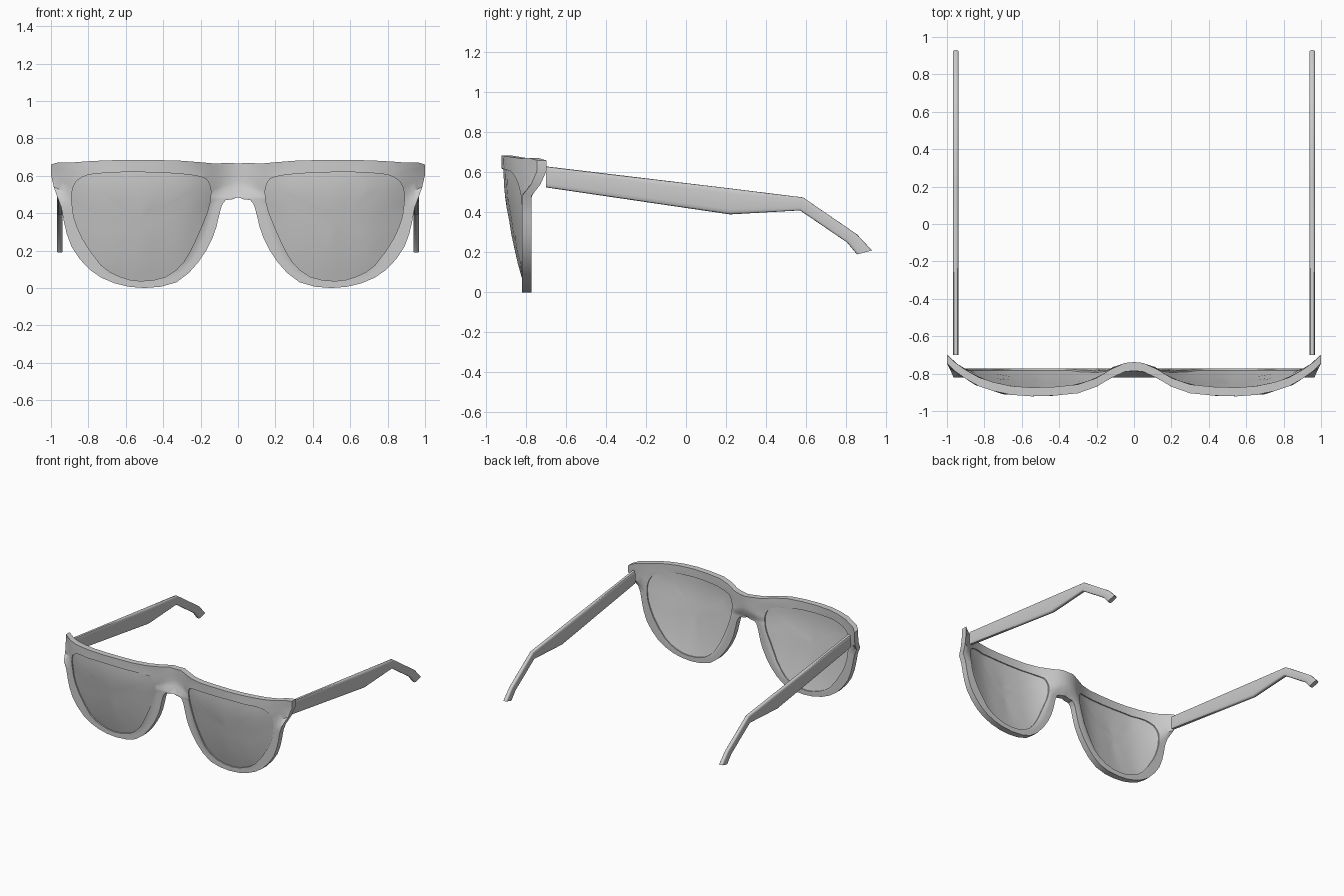
import bpy, bmesh, math
from mathutils import Vector

if "Cube" in bpy.data.objects:
    bpy.data.objects.remove(bpy.data.objects["Cube"])

grey = bpy.data.materials.new("plain_grey")
grey.use_nodes = True
grey.diffuse_color = (0.6, 0.6, 0.6, 1)
grey.node_tree.nodes["Principled BSDF"].inputs["Base Color"].default_value = (0.6, 0.6, 0.6, 1)


def lookup(table, value):
    """Straight-line interpolation in a list of (position, result) pairs."""
    for (a, fa), (b, fb) in zip(table, table[1:]):
        if value <= b:
            t = max(0, (value - a) / (b - a))
            return fa + (fb - fa) * t
    return table[-1][1]


# Wrap of the front seen from above, and its lean seen from the side
WRAP = [(0, -.785), (.05, -.79), (.1, -.81), (.15, -.84), (.2, -.87), (.3, -.905),
        (.5, -.925), (.7, -.91), (.85, -.86), (.95, -.795), (1, -.745)]
LEAN = [(0, .12), (.11, .08), (.27, .045), (.47, .01), (.55, 0)]
LIMIT = [(.5, -.82), (.57, -.74)]
THICKNESS = .047


def surface(x, z, depth=0):
    """Point on the curved front, pushed back by depth."""
    y = min(lookup(WRAP, x) + lookup(LEAN, z), lookup(LIMIT, z))
    return Vector((x, y + depth, z))


def smooth_loop(points):
    """Closed curve through the points, with one extra point per gap."""
    out, n = [], len(points)
    for i in range(n):
        p, a, b, q = (Vector(points[(i + k) % n]) for k in (-1, 0, 1, 2))
        mid = (a + b) * .5625 - (p + q) * .0625
        mid.x = min(max(mid.x, 0), 1)
        out += [a, mid]
    return out


def finish(name, bm, angle=35):
    """Turn a half model into a mirrored, smooth-shaded object."""
    bmesh.ops.recalc_face_normals(bm, faces=bm.faces)
    mesh = bpy.data.meshes.new(name)
    bm.to_mesh(mesh)
    bm.free()
    obj = bpy.data.objects.new(name, mesh)
    bpy.context.collection.objects.link(obj)
    mesh.materials.append(grey)
    bpy.ops.object.select_all(action="DESELECT")
    obj.select_set(True)
    bpy.context.view_layer.objects.active = obj
    bpy.ops.object.shade_smooth_by_angle(angle=math.radians(angle))
    mirror = obj.modifiers.new("mirror", "MIRROR")
    mirror.use_clip = True
    mirror.merge_threshold = .0005
    return obj


def bridge(bm, first, second, skip_middle=False):
    """Quads between two closed loops of vertices."""
    n = len(first)
    for i in range(n):
        j = (i + 1) % n
        if skip_middle and first[i].co.x < 1e-5 and first[j].co.x < 1e-5:
            continue
        bm.faces.new((first[i], first[j], second[j], second[i]))


# Lens opening and matching outer outline, from the bridge over the top and round
opening = smooth_loop([
    (.145, .52), (.16, .57), (.2, .595), (.33, .612), (.55, .62), (.7, .615), (.8, .605),
    (.865, .57), (.89, .5), (.885, .43), (.875, .37), (.83, .26), (.73, .12), (.63, .06),
    (.52, .037), (.385, .06), (.29, .14), (.225, .26), (.17, .39), (.155, .44), (.15, .46),
    (.147, .49)])
outline = smooth_loop([
    (0, .58), (0, .665), (.12, .665), (.3, .68), (.55, .685), (.75, .68), (.9, .67),
    (1, .66), (.985, .54), (.945, .43), (.93, .35), (.89, .22), (.79, .095), (.66, .025),
    (.5, 0), (.33, .03), (.21, .14), (.135, .27), (.105, .37), (.09, .43), (.065, .47),
    (0, .485)])

# Frame front: rings from opening to outline, on front and back
bm = bmesh.new()
RINGS = 4
sides = []
for depth in (0, THICKNESS):
    rings = []
    for k in range(RINGS + 1):
        pts = [a.lerp(b, k / RINGS) for a, b in zip(opening, outline)]
        rings.append([bm.verts.new(surface(p.x, p.y, depth)) for p in pts])
    for a, b in zip(rings, rings[1:]):
        bridge(bm, a, b)
    sides.append(rings)
bridge(bm, sides[0][0], sides[1][0])
bridge(bm, sides[0][-1], sides[1][-1], skip_middle=True)
finish("frame_front", bm)

# Lenses: thin curved panes filling the openings
bm = bmesh.new()
centre = Vector((.52, .36))
rims = []
for depth in (.01, .038):
    rings = []
    for scale in (1, .85, .65, .45, .22):
        pts = [centre.lerp(p, scale) for p in opening]
        rings.append([bm.verts.new(surface(p.x, p.y, depth)) for p in pts])
    for a, b in zip(rings, rings[1:]):
        bridge(bm, a, b)
    tip = bm.verts.new(surface(centre.x, centre.y, depth))
    last = rings[-1]
    for i, v in enumerate(last):
        bm.faces.new((v, last[(i + 1) % len(last)], tip))
    rims.append(rings[0])
bridge(bm, rims[0], rims[1])
finish("lenses", bm)

# Temples: soft rectangular section lofted along (top, bottom) stations
stations = [((-.7, .63), (-.7, .525)), ((.22, .52), (.22, .39)), ((.585, .475), (.57, .41)),
            ((.855, .29), (.805, .25)), ((.93, .21), (.855, .19))]
SECTION = 16
bm = bmesh.new()
loops = []
for top, bottom in stations:
    top, bottom = Vector(top), Vector(bottom)
    loop = []
    for k in range(SECTION):
        angle = math.tau * k / SECTION
        c, s = math.cos(angle), math.sin(angle)
        across = math.copysign(abs(c) ** .5, c)
        along = math.copysign(abs(s) ** .5, s)
        p = bottom.lerp(top, (along + 1) / 2)
        loop.append(bm.verts.new((.953 + .016 * across, p.x, p.y)))
    loops.append(loop)
for a, b in zip(loops, loops[1:]):
    bridge(bm, a, b)
bm.faces.new(loops[0])
bm.faces.new(loops[-1])
finish("temples", bm, 50)
